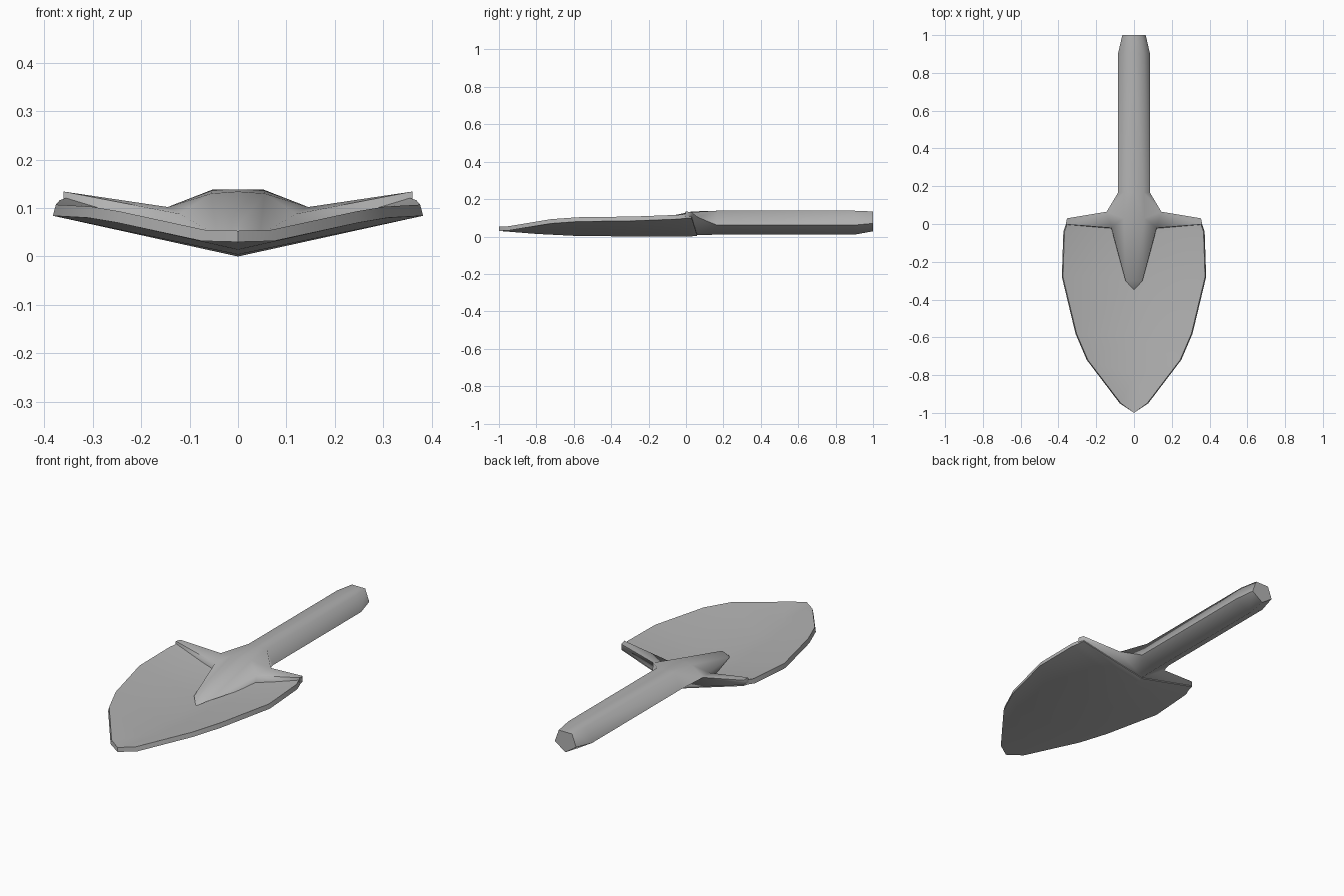
import bpy, bmesh
from math import radians

cube = bpy.data.objects.get("Cube")
if cube:
    bpy.data.objects.remove(cube, do_unlink=True)

steel = bpy.data.materials.new("grey_steel")
steel.use_nodes = True
GREY = (0.45, 0.45, 0.45, 1)
steel.diffuse_color = GREY
steel.node_tree.nodes["Principled BSDF"].inputs["Base Color"].default_value = GREY


def finish(name, bm, angle):
    """Mirror a half mesh across x, weld it and shade it."""
    geom = bm.verts[:] + bm.edges[:] + bm.faces[:]
    copy = bmesh.ops.duplicate(bm, geom=geom)["geom"]
    for v in copy:
        if isinstance(v, bmesh.types.BMVert):
            v.co.x *= -1
    bmesh.ops.remove_doubles(bm, verts=bm.verts, dist=0.0005)
    bmesh.ops.recalc_face_normals(bm, faces=bm.faces)
    mesh = bpy.data.meshes.new(name)
    bm.to_mesh(mesh)
    bm.free()
    mesh.materials.append(steel)
    obj = bpy.data.objects.new(name, mesh)
    bpy.context.collection.objects.link(obj)
    bpy.ops.object.select_all(action='DESELECT')
    obj.select_set(True)
    bpy.context.view_layer.objects.active = obj
    bpy.ops.object.shade_smooth_by_angle(angle=radians(angle))


# Blade: shallow V rows of (keel y, rim y, half width, keel z, rim z)
rows = [(-1, -0.95, 0.075, 0.03, 0.032), (-0.8, -0.72, 0.25, 0.014, 0.07),
        (-0.6, -0.58, 0.31, 0.004, 0.08), (-0.28, -0.28, 0.382, 0, 0.084),
        (-0.04, -0.04, 0.374, 0, 0.093), (0.01, 0, 0.36, 0, 0.098),
        (0.06, 0.03, 0.355, 0.003, 0.1)]
THICK = 0.023
bm = bmesh.new()
loops = []
for ky, ry, w, kz, rz in rows:
    pts = [(0, ky, kz), (w, ry, rz), (w - 0.006, ry, rz + THICK), (0, ky, kz + THICK)]
    loops.append([bm.verts.new(p) for p in pts])
for a, b in zip(loops, loops[1:]):
    for i in range(3):
        bm.faces.new((a[i], a[i + 1], b[i + 1], b[i]))
bm.faces.new(loops[0])
bm.faces.new(loops[-1])
finish("blade", bm, 30)

# Socket, shoulders and tongue: one half, points named by place
bm = bmesh.new()
P = {}


def ring(tag, y, w, low, high):
    """Half of a five-sided tube section, flat on top."""
    mid = low + (high - low) * 0.4
    pts = [(0, y, high), (w * 0.62, y, high), (w, y, mid), (0, y, low)]
    P[tag] = [bm.verts.new(p) for p in pts]


ring("end", 1.0, 0.062, 0.028, 0.134)
ring("taper", 0.9, 0.085, 0.01, 0.138)
ring("neck", 0.165, 0.085, 0.01, 0.138)
for a, b in (("end", "taper"), ("taper", "neck")):
    for i in range(3):
        bm.faces.new((P[a][i], P[a][i + 1], P[b][i + 1], P[b][i]))
bm.faces.new(P["end"])

points = dict(
    flare=(0.145, 0.065, 0.102), wing_back=(0.355, 0.03, 0.13),
    wing_front=(0.36, -0.002, 0.134), wing_back_low=(0.355, 0.03, 0.106),
    wing_front_low=(0.36, -0.004, 0.108), step=(0.12, -0.02, 0.088),
    step_low=(0.12, -0.024, 0.04), tongue_side=(0.045, -0.3, 0.044),
    tongue_tip=(0, -0.35, 0.022), tongue_ridge=(0, -0.3, 0.064),
    ridge=(0, 0.03, 0.134), crown=(0.055, 0.03, 0.13), heel=(0, 0.06, 0.008))
P.update({k: bm.verts.new(p) for k, p in points.items()})
P["n0"], P["n1"], P["n2"], P["n3"] = P["neck"]
for face in ("n0 n1 crown ridge", "n1 n2 flare crown", "crown flare step",
             "flare wing_back wing_front step", "ridge crown tongue_ridge",
             "crown step tongue_side tongue_ridge",
             "tongue_ridge tongue_side tongue_tip",
             "step wing_front wing_front_low step_low",
             "step step_low tongue_side", "n2 n3 heel", "n2 heel flare",
             "flare heel wing_back_low", "flare wing_back_low wing_back",
             "wing_back wing_back_low wing_front_low wing_front",
             "heel wing_back_low wing_front_low", "heel wing_front_low step_low",
             "heel step_low tongue_side", "heel tongue_side tongue_tip"):
    bm.faces.new([P[k] for k in face.split()])
finish("socket_and_shoulders", bm, 74)
